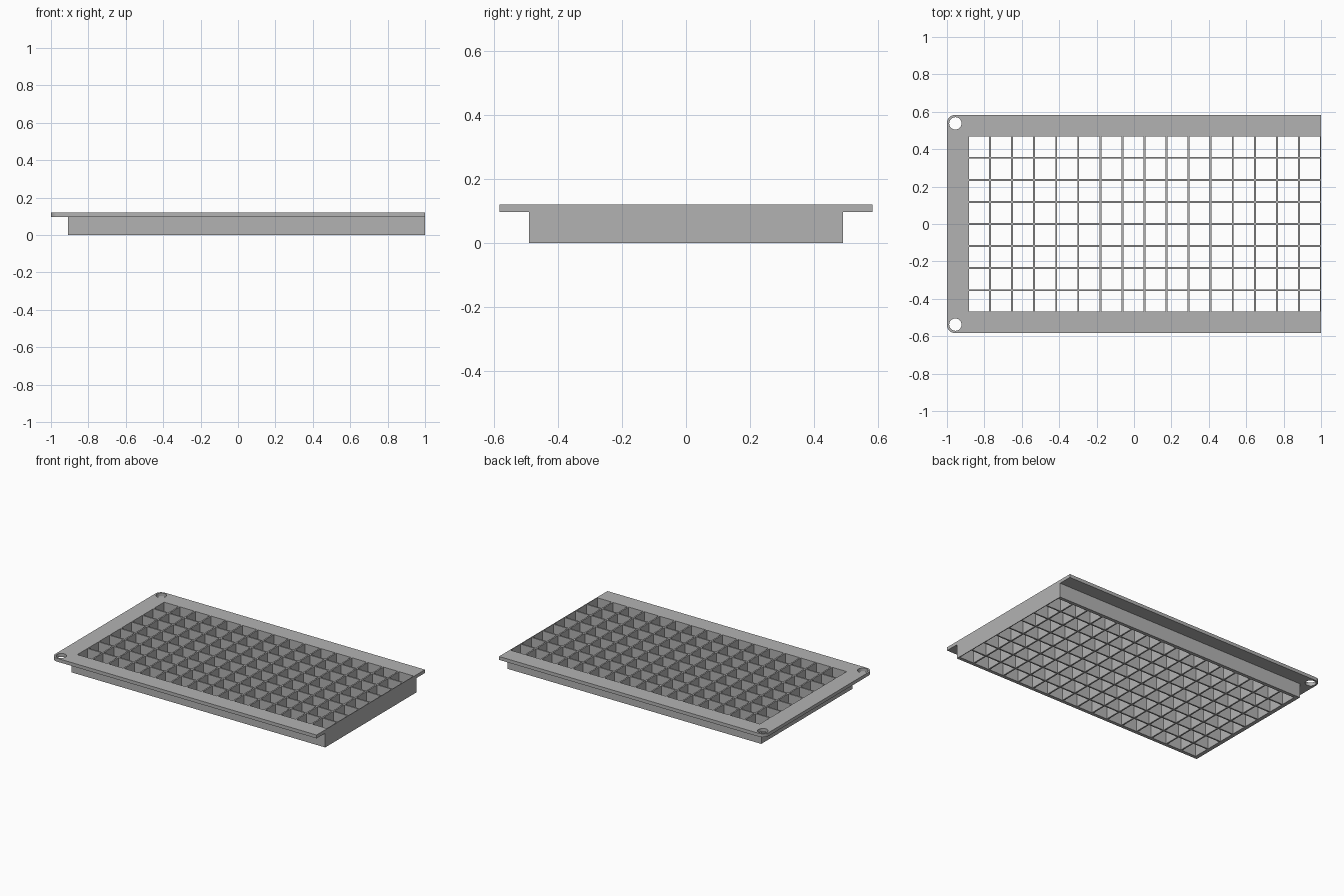
import bpy, bmesh, math
from mathutils import Matrix

if "Cube" in bpy.data.objects:
    bpy.data.objects.remove(bpy.data.objects["Cube"], do_unlink=True)

TOP, LIP = 0.12, 0.097          # overall height, underside of the rim
RIM_Y, BODY_Y, BODY_X = 0.583, 0.49, -0.91
PITCH, WALL = 0.118, 0.01       # cell spacing and divider thickness
COLS, ROWS = 16, 8

grey = bpy.data.materials.new("plain grey")
grey.use_nodes = True
grey.diffuse_color = (0.45, 0.45, 0.45, 1)
grey.node_tree.nodes["Principled BSDF"].inputs["Base Color"].default_value = grey.diffuse_color


def add_box(bm, x0, x1, y0, y1, z0, z1):
    size = Matrix.Diagonal((x1 - x0, y1 - y0, z1 - z0, 1))
    place = Matrix.Translation(((x0 + x1) / 2, (y0 + y1) / 2, (z0 + z1) / 2))
    return bmesh.ops.create_cube(bm, size=1, matrix=place @ size)["verts"]


def make_object(name, bm):
    mesh = bpy.data.meshes.new(name)
    bm.to_mesh(mesh)
    bm.free()
    mesh.materials.append(grey)
    obj = bpy.data.objects.new(name, mesh)
    bpy.context.collection.objects.link(obj)
    return obj


def combine(target, other, operation):
    mod = target.modifiers.new(operation.lower(), 'BOOLEAN')
    mod.operation, mod.solver, mod.object = operation, 'EXACT', other
    bpy.context.view_layer.objects.active = target
    bpy.ops.object.modifier_apply(modifier=mod.name)
    bpy.data.objects.remove(other, do_unlink=True)


# Tray body
bm = bmesh.new()
add_box(bm, BODY_X, 1, -BODY_Y, BODY_Y, 0, TOP)
tray = make_object("grid_tray", bm)

# Overhanging rim with two rounded corners
bm = bmesh.new()
add_box(bm, -1, 1, -RIM_Y, RIM_Y, LIP, TOP)
corners = [e for e in bm.edges if all(v.co.x < -0.99 for v in e.verts)
           and abs(e.verts[0].co.z - e.verts[1].co.z) > 0.01]
bmesh.ops.bevel(bm, geom=corners, offset=0.043, segments=8, profile=0.5, affect='EDGES')
combine(tray, make_object("rim", bm), 'UNION')

# Open cells and the two mounting holes
bm = bmesh.new()
half = WALL / 2
for col in range(COLS):
    x = 1 - (COLS - col) * PITCH
    for row in range(ROWS):
        y = (row - ROWS / 2) * PITCH
        add_box(bm, x + half, x + PITCH - half, y + half, y + PITCH - half, -0.1, 0.3)
for side in (-1, 1):
    bmesh.ops.create_cone(bm, cap_ends=True, segments=32, radius1=0.033, radius2=0.033,
                          depth=0.4, matrix=Matrix.Translation((-0.955, side * 0.538, TOP)))
combine(tray, make_object("openings", bm), 'DIFFERENCE')

# Smooth the round holes and corners, keep all other edges sharp
tray.select_set(True)
bpy.context.view_layer.objects.active = tray
bpy.ops.object.shade_smooth_by_angle(angle=math.radians(30))
